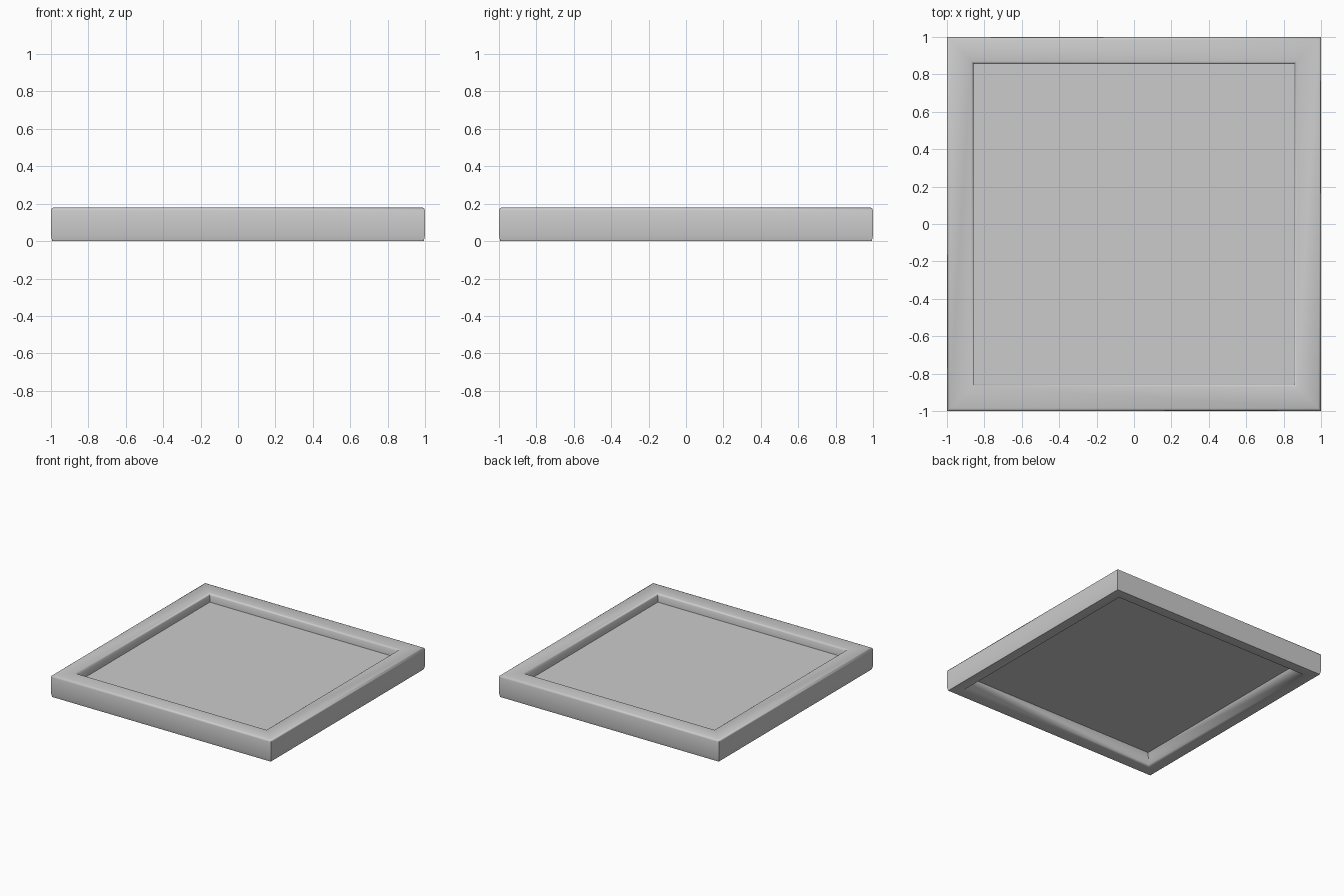
import bpy, bmesh

cube = bpy.data.objects.get("Cube")
if cube:
    bpy.data.objects.remove(cube, do_unlink=True)

grey = bpy.data.materials.new("plain_grey")
grey.use_nodes = True
colour = (0.6, 0.6, 0.6, 1)
grey.diffuse_color = colour
grey.node_tree.nodes["Principled BSDF"].inputs["Base Color"].default_value = colour


def square_loft(name, profile):
    """Stack square rings (half width, height) and cap both ends."""
    bm = bmesh.new()
    rings = [[bm.verts.new((sx * r, sy * r, z))
              for sx, sy in ((-1, -1), (1, -1), (1, 1), (-1, 1))]
             for r, z in profile]
    for a, b in zip(rings, rings[1:]):
        for i in range(4):
            j = (i + 1) % 4
            bm.faces.new((a[i], a[j], b[j], b[i]))
    bm.faces.new(rings[0])
    bm.faces.new(rings[-1])
    bmesh.ops.recalc_face_normals(bm, faces=bm.faces)
    mesh = bpy.data.meshes.new(name)
    bm.to_mesh(mesh)
    bm.free()
    mesh.materials.append(grey)
    obj = bpy.data.objects.new(name, mesh)
    bpy.context.collection.objects.link(obj)
    bpy.ops.object.select_all(action='DESELECT')
    obj.select_set(True)
    bpy.context.view_layer.objects.active = obj
    bpy.ops.object.shade_smooth_by_angle(angle=1.05)
    return obj


# Tray: recessed panel, rounded rim, outer wall, foot lip, hollow underside
square_loft("framed_tray", [
    (0.855, 0.11), (0.857, 0.165), (0.862, 0.175), (0.87, 0.18),
    (0.985, 0.18), (0.996, 0.175), (1.0, 0.163),
    (1.0, 0.03), (0.993, 0.0),
    (0.91, 0.0), (0.895, 0.015), (0.86, 0.09),
])
